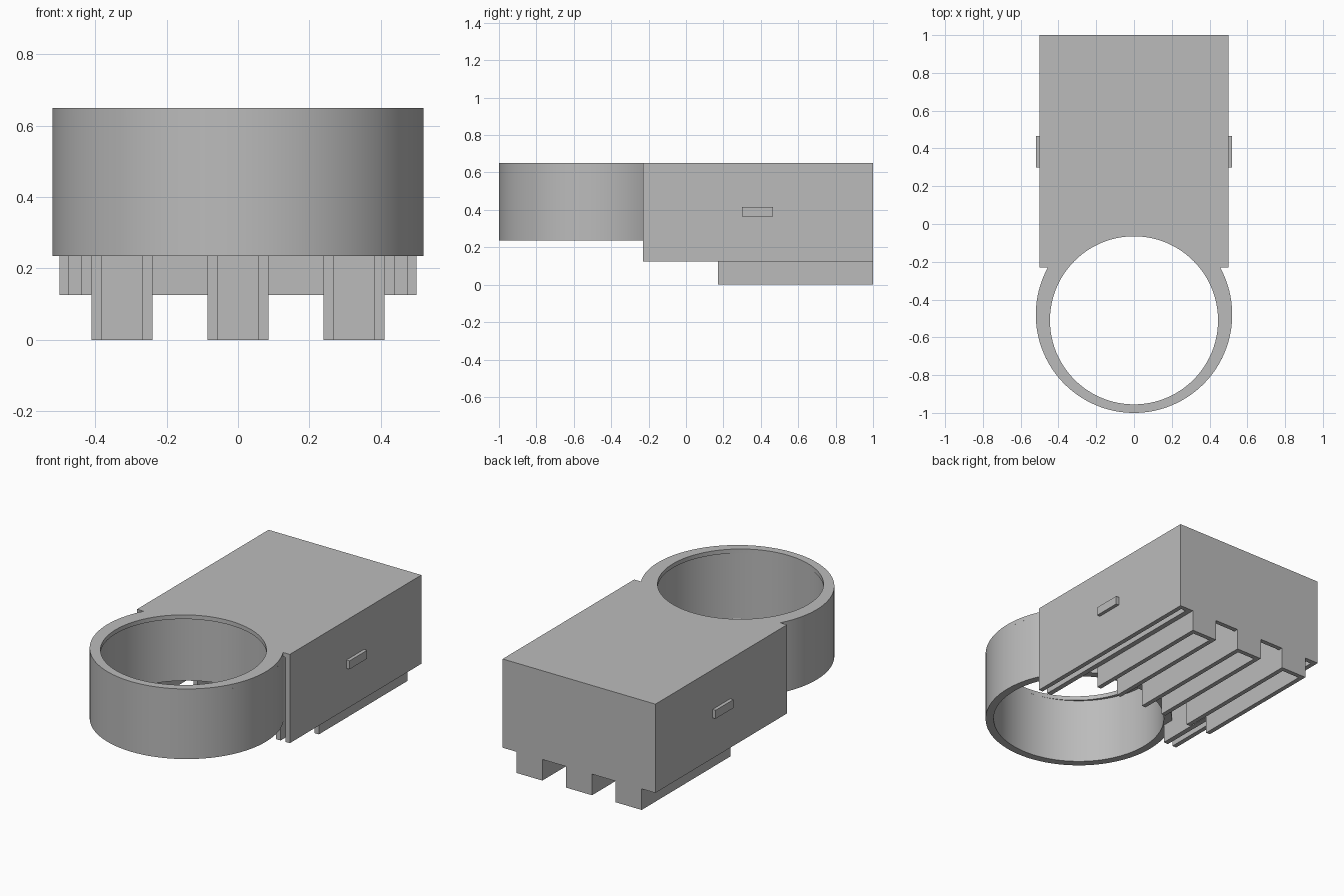
import bpy, bmesh, math
from mathutils import Matrix

cube = bpy.data.objects.get("Cube")
if cube:
    bpy.data.objects.remove(cube, do_unlink=True)

grey = bpy.data.materials.new("plain_grey")
grey.use_nodes = True
grey.diffuse_color = (0.5, 0.5, 0.5, 1)
grey.node_tree.nodes["Principled BSDF"].inputs["Base Color"].default_value = (0.5, 0.5, 0.5, 1)

BACK, FRONT = 1.0, -0.23
HALF = 0.5
WALL = 0.027
BODY_Z, RING_Z, LID_Z, TOP = 0.125, 0.235, 0.625, 0.65
RING_Y, RING_R, BORE_R = -0.48, 0.52, 0.475
FOOT_FRONT, FOOT_HALF, FOOT_STEP = 0.17, 0.085, 0.325


def finish(name, bm, smooth=False):
    bmesh.ops.recalc_face_normals(bm, faces=bm.faces)
    mesh = bpy.data.meshes.new(name)
    bm.to_mesh(mesh)
    bm.free()
    obj = bpy.data.objects.new(name, mesh)
    bpy.context.collection.objects.link(obj)
    mesh.materials.append(grey)
    if smooth:
        bpy.ops.object.select_all(action='DESELECT')
        obj.select_set(True)
        bpy.context.view_layer.objects.active = obj
        bpy.ops.object.shade_smooth_by_angle(angle=math.radians(30))
    return obj


def prism(name, loops, low, high, upright=False, smooth=False):
    """Extrude an outline with optional holes; upright outlines lie in xz."""
    bm = bmesh.new()
    edges = []
    for loop in loops:
        verts = [bm.verts.new((u, v, 0)) for u, v in loop]
        edges += [bm.edges.new((verts[i - 1], verts[i])) for i in range(len(verts))]
    bmesh.ops.triangle_fill(bm, use_beauty=True, use_dissolve=False, edges=edges)
    grown = bmesh.ops.extrude_face_region(bm, geom=bm.faces[:])["geom"]
    tops = {v for v in grown if isinstance(v, bmesh.types.BMVert)}
    for v in bm.verts:
        depth = high if v in tops else low
        v.co = (v.co.x, depth, v.co.y) if upright else (v.co.x, v.co.y, depth)
    return finish(name, bm, smooth)


def box(name, x, y, z):
    bm = bmesh.new()
    size = [b - a for a, b in (x, y, z)]
    mid = [(a + b) / 2 for a, b in (x, y, z)]
    bmesh.ops.create_cube(bm, size=1, matrix=Matrix.Translation(mid) @ Matrix.Diagonal((*size, 1)))
    return finish(name, bm)


def arc(radius, cy, start=0.0, end=math.tau, steps=96, closed=True):
    count = steps if closed else steps + 1
    return [(radius * math.cos(start + (end - start) * i / steps),
             cy + radius * math.sin(start + (end - start) * i / steps)) for i in range(count)]


# Lid: rectangle merged with the disc, pierced by the round opening
join = math.asin((FRONT - RING_Y) / RING_R)
outline = arc(RING_R, RING_Y, math.pi - join, math.tau + join, closed=False)
outline += [(HALF, FRONT), (HALF, BACK), (-HALF, BACK), (-HALF, FRONT)]
prism("lid", [outline, arc(0.445, -0.51)], LID_Z, TOP, smooth=True)

# Round collar under the lid
prism("collar", [arc(RING_R, RING_Y), arc(BORE_R, RING_Y)], RING_Z, LID_Z, smooth=True)

# Back wall with a stepped lower edge
feet = [k * FOOT_STEP for k in (-1, 0, 1)]
profile = [(HALF, LID_Z), (-HALF, LID_Z), (-HALF, BODY_Z)]
for c in feet:
    left, right = c - FOOT_HALF, c + FOOT_HALF
    profile += [(left, BODY_Z), (left, 0), (right, 0), (right, BODY_Z)]
profile.append((HALF, BODY_Z))
prism("back_wall", [profile], BACK - WALL, BACK, upright=True)

# Thin side walls, inner ribs and side tabs
inner_back = BACK - WALL
for side, word in ((1, "left"), (-1, "right")):
    def span(a, b):
        return tuple(sorted((side * a, side * b)))
    box(word + "_side_wall", span(HALF - WALL, HALF), (FRONT, inner_back), (BODY_Z, LID_Z))
    box(word + "_inner_rib", span(0.41, 0.44), (FRONT, inner_back), (BODY_Z, LID_Z))
    box(word + "_side_tab", span(HALF - 0.01, 0.52), (0.3, 0.465), (0.365, 0.415))

# Hollow feet: pairs of long rails open at the front and below
for c, word in zip(feet, ("right", "middle", "left")):
    for a, edge in ((c - FOOT_HALF, "outer"), (c + FOOT_HALF - WALL, "inner")):
        box(word + "_foot_rail_" + edge, (a, a + WALL), (FOOT_FRONT, inner_back), (0, LID_Z))
